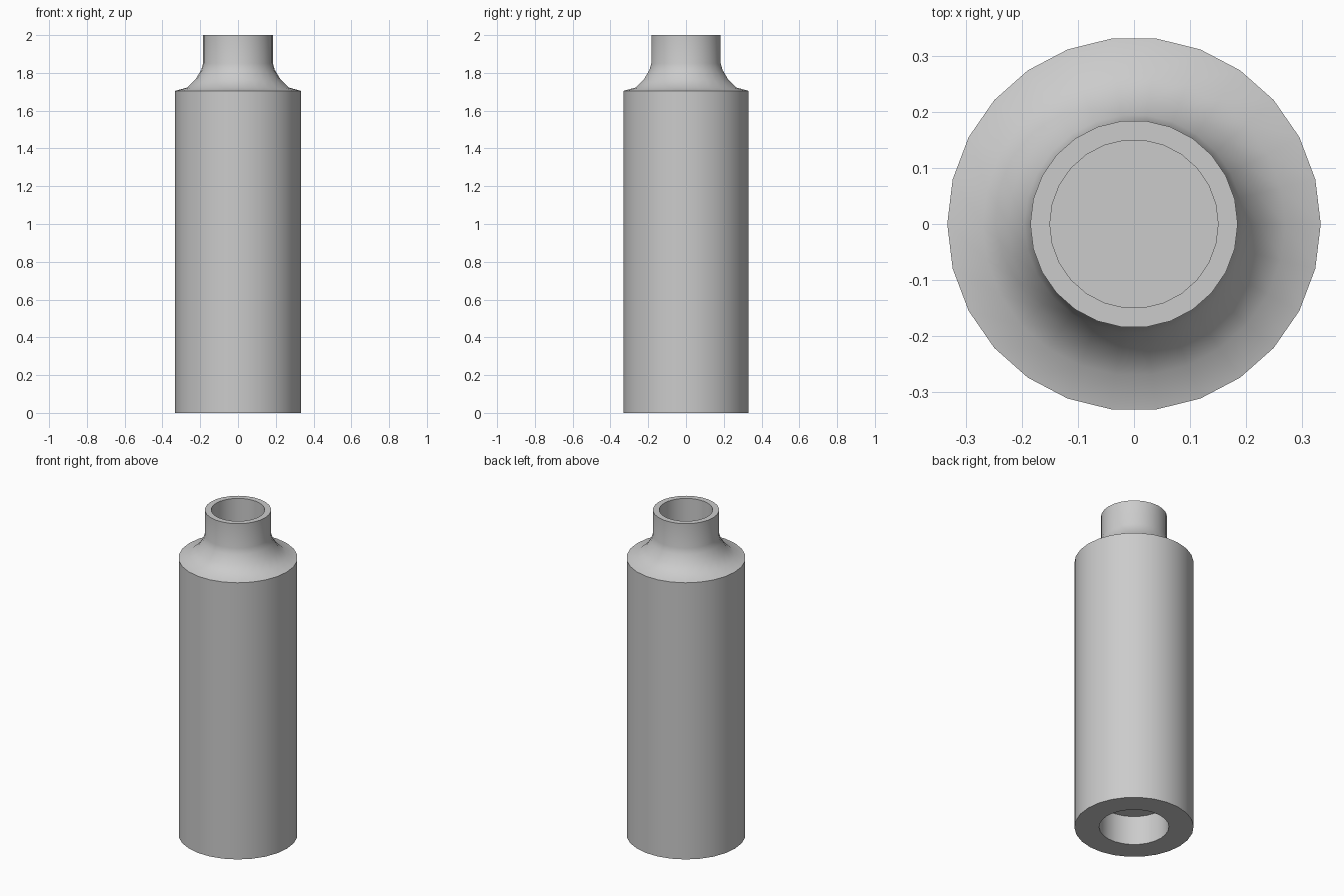
import bpy, bmesh, math

cube = bpy.data.objects.get("Cube")
if cube:
    bpy.data.objects.remove(cube, do_unlink=True)

SIDES = 26

# Single grey material
grey = bpy.data.materials.new("plain grey")
grey.use_nodes = True
colour = (0.6, 0.6, 0.6, 1.0)
grey.diffuse_color = colour
grey.node_tree.nodes["Principled BSDF"].inputs["Base Color"].default_value = colour


def lathe(name, profile):
    """Revolve (radius, height) points about z; zero radius makes a centre point."""
    bm = bmesh.new()
    points = [bm.verts.new((r, 0, z)) for r, z in profile]
    edges = [bm.edges.new(pair) for pair in zip(points, points[1:])]
    bmesh.ops.spin(bm, geom=points + edges, cent=(0, 0, 0), axis=(0, 0, 1),
                   angle=math.tau, steps=SIDES, use_duplicate=False)
    bmesh.ops.remove_doubles(bm, verts=bm.verts, dist=0.0005)
    bmesh.ops.recalc_face_normals(bm, faces=bm.faces)
    mesh = bpy.data.meshes.new(name)
    bm.to_mesh(mesh)
    bm.free()
    mesh.materials.append(grey)
    obj = bpy.data.objects.new(name, mesh)
    bpy.context.collection.objects.link(obj)
    bpy.ops.object.select_all(action="DESELECT")
    obj.select_set(True)
    bpy.context.view_layer.objects.active = obj
    bpy.ops.object.shade_smooth_by_angle(angle=math.radians(40))
    return obj


socket = [(0, 0.18), (0.195, 0.18), (0.195, 0)]
body = [(0.333, 0), (0.333, 1.705)]
shoulder = [(0.27, 1.722), (0.225, 1.765), (0.195, 1.815), (0.185, 1.85)]
neck = [(0.185, 2), (0.15, 2)]
bore = [(0.15, 1.71), (0, 1.71)]
lathe("bottle_body", socket + body + shoulder + neck + bore)
